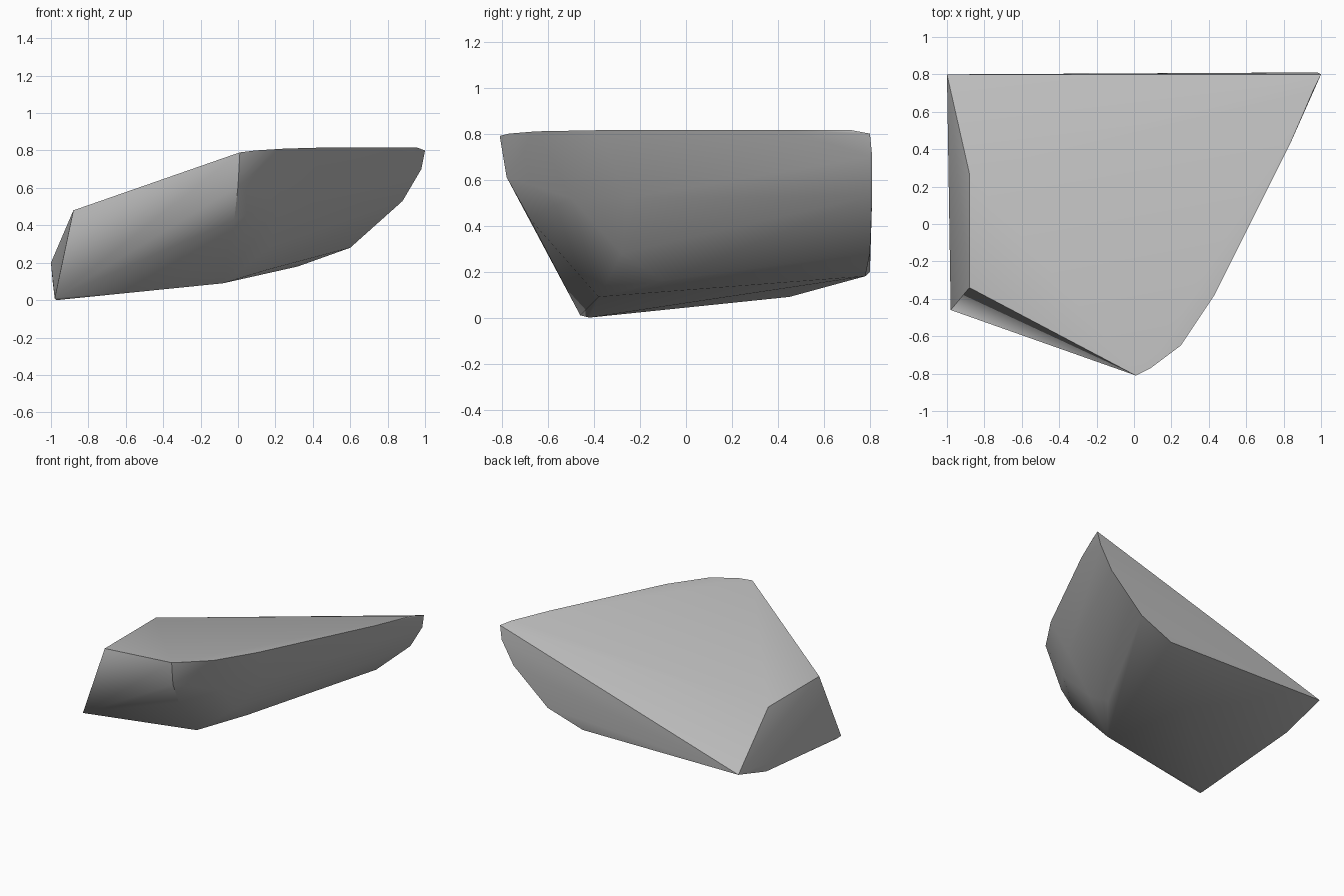
import bpy
import bmesh
import math
from mathutils import Vector

default_cube = bpy.data.objects.get("Cube")
if default_cube:
    bpy.data.objects.remove(default_cube, do_unlink=True)


def make_material(name, colour):
    """One flat colour, shown in the viewport and in renders."""
    material = bpy.data.materials.new(name)
    material.use_nodes = True
    material.diffuse_color = colour
    shader = material.node_tree.nodes["Principled BSDF"]
    shader.inputs["Base Color"].default_value = colour
    shader.inputs["Roughness"].default_value = 0.9
    return material


def make_hull(name, sections, material, smooth_angle):
    """Wrap a convex skin around a set of outline sections."""
    mesh = bpy.data.meshes.new(name)
    shape = bmesh.new()
    for section in sections:
        for point in section:
            shape.verts.new(Vector(point))
    hull = bmesh.ops.convex_hull(shape, input=shape.verts[:])
    unused = [v for v in hull["geom_interior"] + hull["geom_unused"]
              if isinstance(v, bmesh.types.BMVert)]
    bmesh.ops.delete(shape, geom=list(set(unused)), context="VERTS")
    bmesh.ops.recalc_face_normals(shape, faces=shape.faces[:])
    shape.to_mesh(mesh)
    shape.free()
    mesh.materials.append(material)

    rock = bpy.data.objects.new(name, mesh)
    bpy.context.scene.collection.objects.link(rock)
    bpy.ops.object.select_all(action="DESELECT")
    rock.select_set(True)
    bpy.context.view_layer.objects.active = rock
    bpy.ops.object.shade_smooth_by_angle(angle=smooth_angle)
    return rock


# Upper rim, running from the front corner round to the back corner
upper_rim = [(.01, -.81, .79), (.09, -.77, .8), (.25, -.65, .81),
             (.43, -.38, .815), (.84, .44, .815), (.96, .72, .815), (1, .8, .8)]

# Flat broken back, from the upper corner down to the low end
back_edge = [(.98, .81, .7), (.88, .81, .53), (.6, .8, .28),
             (.32, .78, .18), (-1, .8, .2)]

# Blunt low end with its raised ridge
low_end = [(-.99, .45, .09), (-.98, -.46, .01), (-.97, -.42, 0),
           (-.88, -.34, .48), (-.88, .27, .48)]

# Front edge curling under to the belly
front_edge = [(0, -.78, .61), (-.02, -.68, .43), (-.08, -.38, .09)]

# Rounded flank between the front edge and the back
flank = [(.22, -.5, .52), (.38, -.25, .52), (.17, -.28, .28), (.15, -.1, .16)]

stone = make_material("grey stone", (0.5, 0.5, 0.5, 1))
make_hull("rock_shard", [upper_rim, back_edge, low_end, front_edge, flank],
          stone, math.radians(35))
